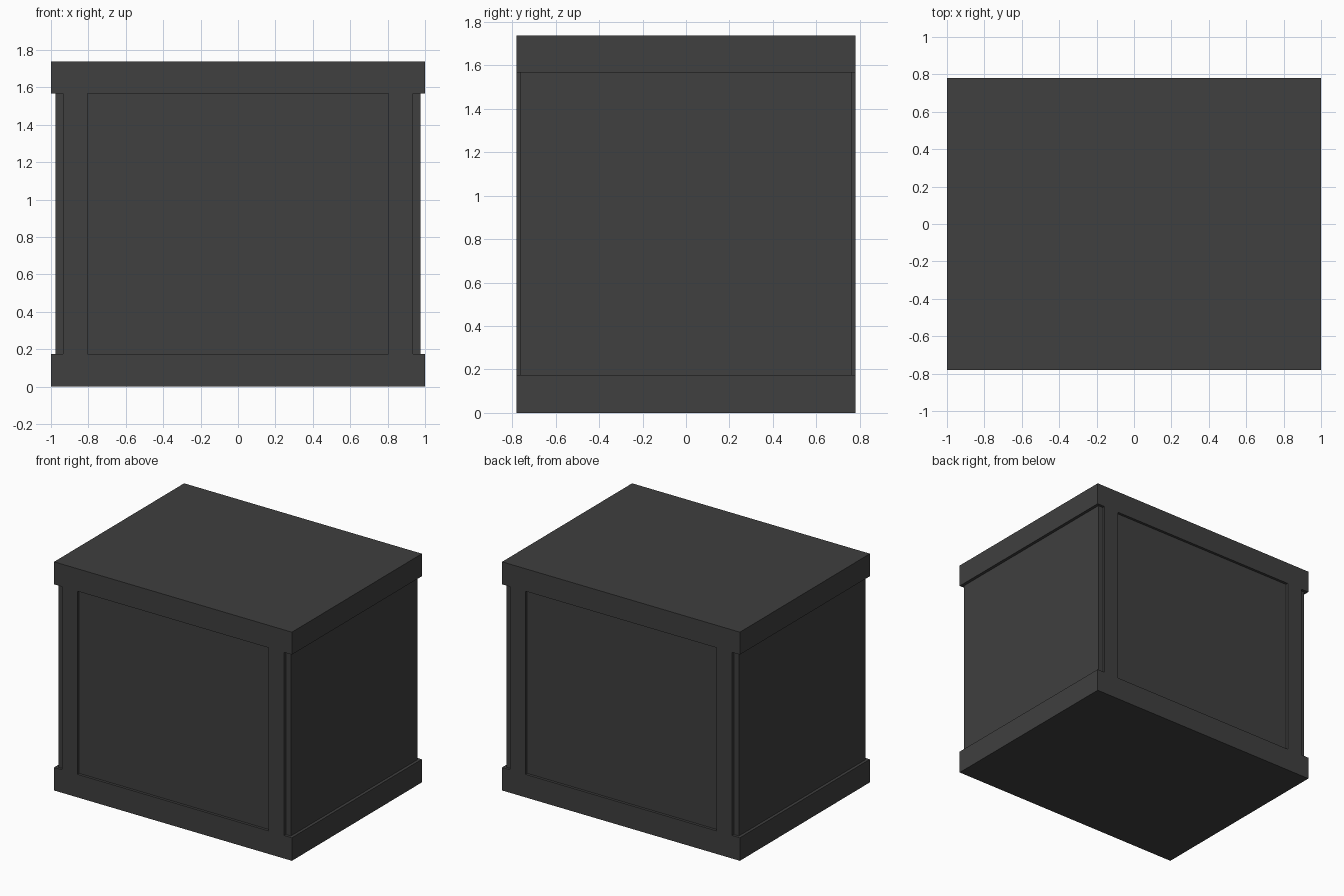
import bpy, bmesh

if "Cube" in bpy.data.objects:
    bpy.data.objects.remove(bpy.data.objects["Cube"])

HALF_W, HALF_D, HEIGHT = 1.0, 0.781, 1.738
LOW, HIGH = 0.175, 1.567          # inner edges of the two bands
POST_OUT, POST_IN = 0.935, 0.805  # x limits of the upright posts
BODY_W, BODY_D = 0.977, 0.761     # recessed panel half sizes

mat = bpy.data.materials.new("charcoal")
mat.diffuse_color = (0.05, 0.05, 0.05, 1)
mat.use_nodes = True
mat.node_tree.nodes["Principled BSDF"].inputs["Base Color"].default_value = mat.diffuse_color


def add_object(name, bm):
    bmesh.ops.recalc_face_normals(bm, faces=bm.faces)
    mesh = bpy.data.meshes.new(name)
    bm.to_mesh(mesh)
    bm.free()
    mesh.materials.append(mat)
    obj = bpy.data.objects.new(name, mesh)
    bpy.context.collection.objects.link(obj)
    return obj


# Frame: I-shaped outline with a window, extruded through the full depth
half = [(HALF_W, 0), (HALF_W, LOW), (POST_OUT, LOW),
        (POST_OUT, HIGH), (HALF_W, HIGH), (HALF_W, HEIGHT)]
outline = half + [(-x, z) for x, z in reversed(half)]
window = [(-POST_IN, LOW), (-POST_IN, HIGH), (POST_IN, HIGH), (POST_IN, LOW)]

bm = bmesh.new()
edges = []
for loop in (outline, window):
    verts = [bm.verts.new((x, -HALF_D, z)) for x, z in loop]
    edges += [bm.edges.new((v, verts[(i + 1) % len(verts)])) for i, v in enumerate(verts)]
bmesh.ops.triangle_fill(bm, edges=edges, use_beauty=True, normal=(0, -1, 0))
ext = bmesh.ops.extrude_face_region(bm, geom=bm.faces[:], use_keep_orig=True)
bmesh.ops.translate(bm, vec=(0, 2 * HALF_D, 0),
                    verts=[g for g in ext["geom"] if isinstance(g, bmesh.types.BMVert)])
add_object("crate_frame", bm)

# Body: recessed panels on all four sides
bm = bmesh.new()
bmesh.ops.create_cube(bm, size=2)
bmesh.ops.scale(bm, vec=(BODY_W, BODY_D, (HIGH - LOW) / 2), verts=bm.verts)
bmesh.ops.translate(bm, vec=(0, 0, (HIGH + LOW) / 2), verts=bm.verts)
add_object("recessed_panels", bm)
